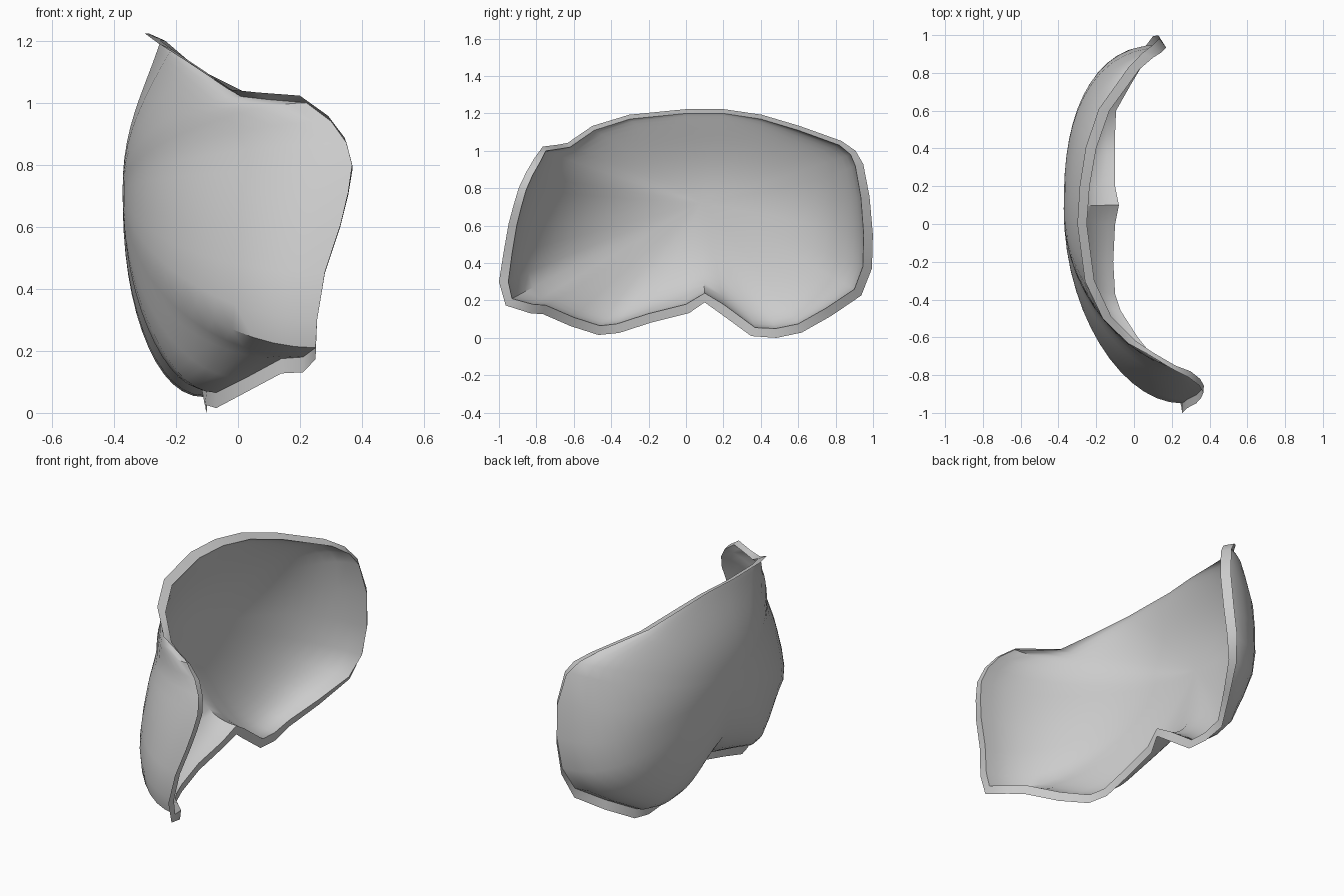
import bpy, bmesh, math
from mathutils import Vector

cube = bpy.data.objects.get("Cube")
if cube:
    bpy.data.objects.remove(cube, do_unlink=True)

# single grey material
grey = bpy.data.materials.new("plain_grey")
grey.use_nodes = True
tone = (0.6, 0.6, 0.6, 1.0)
grey.diffuse_color = tone
for node in grey.node_tree.nodes:
    if node.type == 'BSDF_PRINCIPLED':
        node.inputs["Base Color"].default_value = tone

# edge of the curved visor sheet as (y, z, depth x), counter-clockwise
bottom_edge = [
    (-.93, .21, .25), (-.82, .18, .21), (-.75, .175, .14), (-.6, .11, .02),
    (-.46, .065, -.07), (-.37, .075, -.1), (-.2, .13, -.11), (0, .18, -.1),
    (.1, .24, -.08), (.2, .18, -.1), (.37, .055, -.1), (.48, .05, -.1),
    (.6, .075, -.095), (.75, .16, -.01), (.9, .26, .08)]
back_edge = [
    (.945, .38, .13), (.95, .55, .16), (.935, .75, .17), (.905, .92, .14),
    (.88, .98, .1), (.82, 1.03, .03)]
top_edge = [
    (.6, 1.11, -.13), (.4, 1.17, -.2), (.2, 1.2, -.235), (0, 1.2, -.25),
    (-.3, 1.17, -.21), (-.49, 1.11, -.12), (-.62, 1.02, .01), (-.68, 1.01, .1)]
front_edge = [
    (-.75, 1, .22), (-.78, .94, .3), (-.82, .87, .35), (-.855, .79, .37),
    (-.88, .7, .355), (-.905, .6, .33), (-.93, .45, .28), (-.95, .3, .255)]
rim = [Vector((x, y, z)) for y, z, x in bottom_edge + back_edge + top_edge + front_edge]
count = len(rim)
centre = Vector((-.372, .08, .72))
RINGS = 14


def relaxed(points, passes):
    """Average each point with its neighbours to soften notches."""
    for _ in range(passes):
        points = [(points[i - 1] + points[i] * 2 + points[(i + 1) % count]) / 4
                  for i in range(count)]
    return points


def sheet_point(edge, soft, t):
    """Point on the bulging sheet; boxier at the back, flatter towards the top."""
    r = math.sin(t * math.pi / 2)
    target = soft.lerp(edge, r ** 3)
    reach = target - centre
    length = math.hypot(reach.y, reach.z)
    upward = max(reach.z, 0) / length
    power = 2.2 + .25 * reach.y / length
    rounded = 1 - max(0, 1 - r ** power) ** (1 / power)
    depth = (1 - upward) * rounded + upward * r ** 2.2
    return centre + Vector((reach.x * depth, reach.y * r, reach.z * r))


def lip_point(i):
    """Rim point pushed outward to the free edge of the lip."""
    along = rim[(i + 1) % count] - rim[i - 1]
    out = Vector((0, along.z, -along.y)).normalized()
    rise = max(out.z, 0)
    fade = min(1, max(0, (rim[i].y + .9) / .3))
    setback = .05 * rise * fade + .03 * max(out.y, 0)
    return rim[i] + out * (.05 - .027 * rise) - Vector((setback, 0, 0))


def make_object(name, rings, tip=None):
    """Join closed rings of points into a sheet, optionally closed by a centre tip."""
    bm = bmesh.new()
    loops = [[bm.verts.new(p) for p in ring] for ring in rings]
    if tip is not None:
        hub = bm.verts.new(tip)
        for i in range(count):
            bm.faces.new((hub, loops[0][(i + 1) % count], loops[0][i]))
    for inner, outer in zip(loops, loops[1:]):
        for i in range(count):
            j = (i + 1) % count
            bm.faces.new((inner[i], inner[j], outer[j], outer[i]))
    mesh = bpy.data.meshes.new(name)
    bm.to_mesh(mesh)
    bm.free()
    mesh.materials.append(grey)
    obj = bpy.data.objects.new(name, mesh)
    bpy.context.collection.objects.link(obj)
    bpy.ops.object.select_all(action='DESELECT')
    obj.select_set(True)
    bpy.context.view_layer.objects.active = obj
    bpy.ops.object.shade_smooth_by_angle(angle=math.radians(35))


# curved sheet
soft_rim = relaxed(rim, 3)
sheet_rings = [[sheet_point(rim[i], soft_rim[i], k / RINGS) for i in range(count)]
               for k in range(1, RINGS + 1)]
make_object("visor_sheet", sheet_rings, centre)

# flared lip around the edge
make_object("visor_lip", [rim, [lip_point(i) for i in range(count)]])
